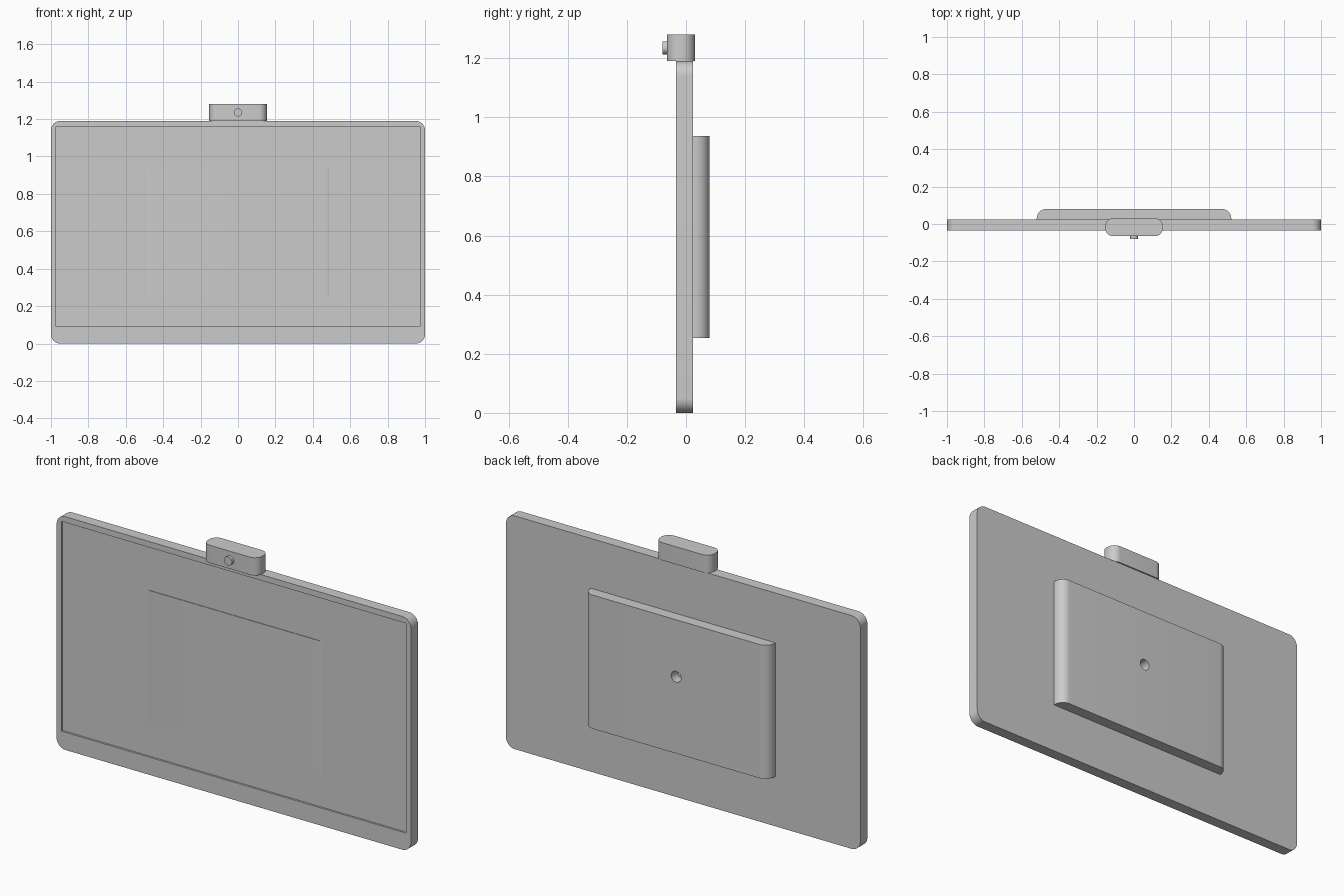
import bpy, bmesh, math
from mathutils import Matrix, Vector

cube = bpy.data.objects.get("Cube")
if cube:
    bpy.data.objects.remove(cube, do_unlink=True)

grey = bpy.data.materials.new("plain_grey")
grey.use_nodes = True
grey.diffuse_color = (0.6, 0.6, 0.6, 1)
grey.node_tree.nodes["Principled BSDF"].inputs["Base Color"].default_value = (0.6, 0.6, 0.6, 1)


def finish(name, bm):
    bmesh.ops.recalc_face_normals(bm, faces=bm.faces)
    mesh = bpy.data.meshes.new(name)
    bm.to_mesh(mesh)
    bm.free()
    mesh.materials.append(grey)
    obj = bpy.data.objects.new(name, mesh)
    bpy.context.collection.objects.link(obj)
    return obj


def box(name, low, high, radius=0, axis=None):
    """Box between two corners, its edges along one axis rounded."""
    low, high = Vector(low), Vector(high)
    bm = bmesh.new()
    size = Matrix.Diagonal((*(high - low), 1))
    bmesh.ops.create_cube(bm, size=1, matrix=Matrix.Translation((low + high) / 2) @ size)
    if radius:
        edges = [e for e in bm.edges
                 if abs(e.verts[0].co[axis] - e.verts[1].co[axis]) > 0.001]
        bmesh.ops.bevel(bm, geom=edges, offset=radius, segments=12, profile=0.5,
                        affect='EDGES')
    return finish(name, bm)


def rod(name, radius, y0, y1, z):
    """Cylinder along y on the centre line."""
    bm = bmesh.new()
    place = Matrix.Translation((0, (y0 + y1) / 2, z)) @ Matrix.Rotation(math.pi / 2, 4, 'X')
    bmesh.ops.create_cone(bm, cap_ends=True, segments=40, radius1=radius, radius2=radius,
                          depth=y1 - y0, matrix=place)
    return finish(name, bm)


def activate(obj):
    bpy.ops.object.select_all(action='DESELECT')
    obj.select_set(True)
    bpy.context.view_layer.objects.active = obj


def cut(obj, cutter):
    cutter.hide_render = True
    mod = obj.modifiers.new("cut", 'BOOLEAN')
    mod.operation = 'DIFFERENCE'
    mod.solver = 'EXACT'
    mod.object = cutter
    activate(obj)
    bpy.ops.object.modifier_apply(modifier=mod.name)
    bpy.data.objects.remove(cutter, do_unlink=True)


# Display panel with a shallow screen recess
panel = box("display_panel", (-1, -0.034, 0), (1, 0.023, 1.19), 0.05, 1)
cut(panel, box("screen_cutter", (-0.973, -0.1, 0.09), (0.973, -0.024, 1.16)))

# Rear housing, its front face standing just proud of the screen
housing = box("rear_housing", (-0.52, -0.027, 0.254), (0.52, 0.08, 0.936), 0.05, 2)
cut(housing, rod("hole_cutter", 0.028, 0.03, 0.12, 0.645))

# Camera on the top edge
camera = box("camera_body", (-0.154, -0.065, 1.19), (0.154, 0.03, 1.28), 0.042, 2)
lens = rod("camera_lens", 0.022, -0.08, -0.05, 1.235)

for part in (panel, housing, camera, lens):
    activate(part)
    bpy.ops.object.shade_smooth_by_angle(angle=math.radians(30))
